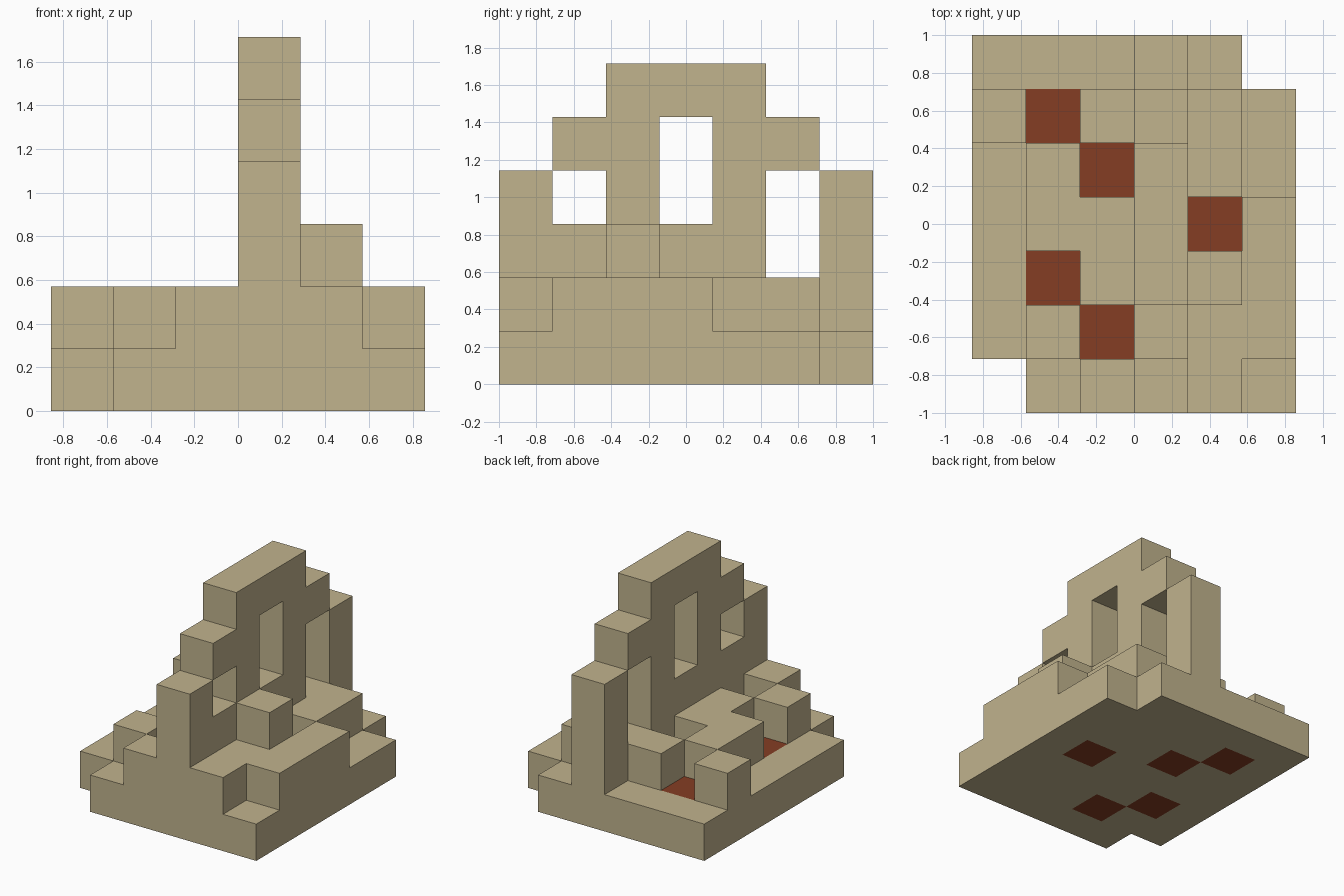
import bpy
import bmesh
from mathutils import Vector

cube = bpy.data.objects.get("Cube")
if cube:
    bpy.data.objects.remove(cube, do_unlink=True)

UNIT = 2 / 7  # side of one block

# Ground plan, front row first: block heights, "r" marks a sunken clay tile
PLAN = ["012221",
        "12r222",
        "1r2232",
        "1222r2",
        "12r221",
        "2r2221",
        "111210"]

# Wall seen from its side, front to back, lowest course first
WALL = ["#####.#",
        "#.#.#.#",
        ".##.##.",
        "..###.."]
WALL_COLUMN = 3
WALL_START = 2


def make_material(name, color):
    mat = bpy.data.materials.new(name)
    mat.use_nodes = True
    mat.diffuse_color = color
    mat.node_tree.nodes["Principled BSDF"].inputs["Base Color"].default_value = color
    return mat


def build_blocks(name, cells, solid, mat):
    """Skin a set of grid cells, leaving out faces buried against other blocks."""
    bm = bmesh.new()
    origin = Vector((len(PLAN[0]) / 2, len(PLAN) / 2, 0))
    for cell in sorted(cells):
        middle = Vector(cell) + Vector((0.5, 0.5, 0.5)) - origin
        for axis in range(3):
            for sign in (-1, 1):
                step = Vector((0, 0, 0))
                step[axis] = sign
                if tuple(int(c + s) for c, s in zip(cell, step)) in solid:
                    continue
                side = Vector((0, 0, 0))
                side[(axis + 1) % 3] = 0.5
                up = step.cross(side)
                centre = middle + step / 2
                corners = (centre - side - up, centre + side - up,
                           centre + side + up, centre - side + up)
                bm.faces.new([bm.verts.new(p * UNIT) for p in corners])
    bmesh.ops.remove_doubles(bm, verts=bm.verts, dist=0.001)
    mesh = bpy.data.meshes.new(name)
    bm.to_mesh(mesh)
    bm.free()
    mesh.materials.append(mat)
    obj = bpy.data.objects.new(name, mesh)
    bpy.context.collection.objects.link(obj)
    return obj


# Sort the grid cells into parts
base, tiles = set(), set()
for y, row in enumerate(PLAN):
    for x, mark in enumerate(row):
        if mark == "r":
            tiles.add((x, y, 0))
        else:
            base.update((x, y, z) for z in range(int(mark)))

wall = {(WALL_COLUMN, y, z + WALL_START)
        for z, row in enumerate(WALL)
        for y, mark in enumerate(row) if mark == "#"}

solid = base | tiles | wall
sand = make_material("sandstone", (0.533, 0.451, 0.270, 1))
clay = make_material("red clay", (0.235, 0.048, 0.017, 1))

build_blocks("stepped_base", base, solid, sand)
build_blocks("arched_wall", wall, solid, sand)
build_blocks("clay_floor_tiles", tiles, solid, clay)
